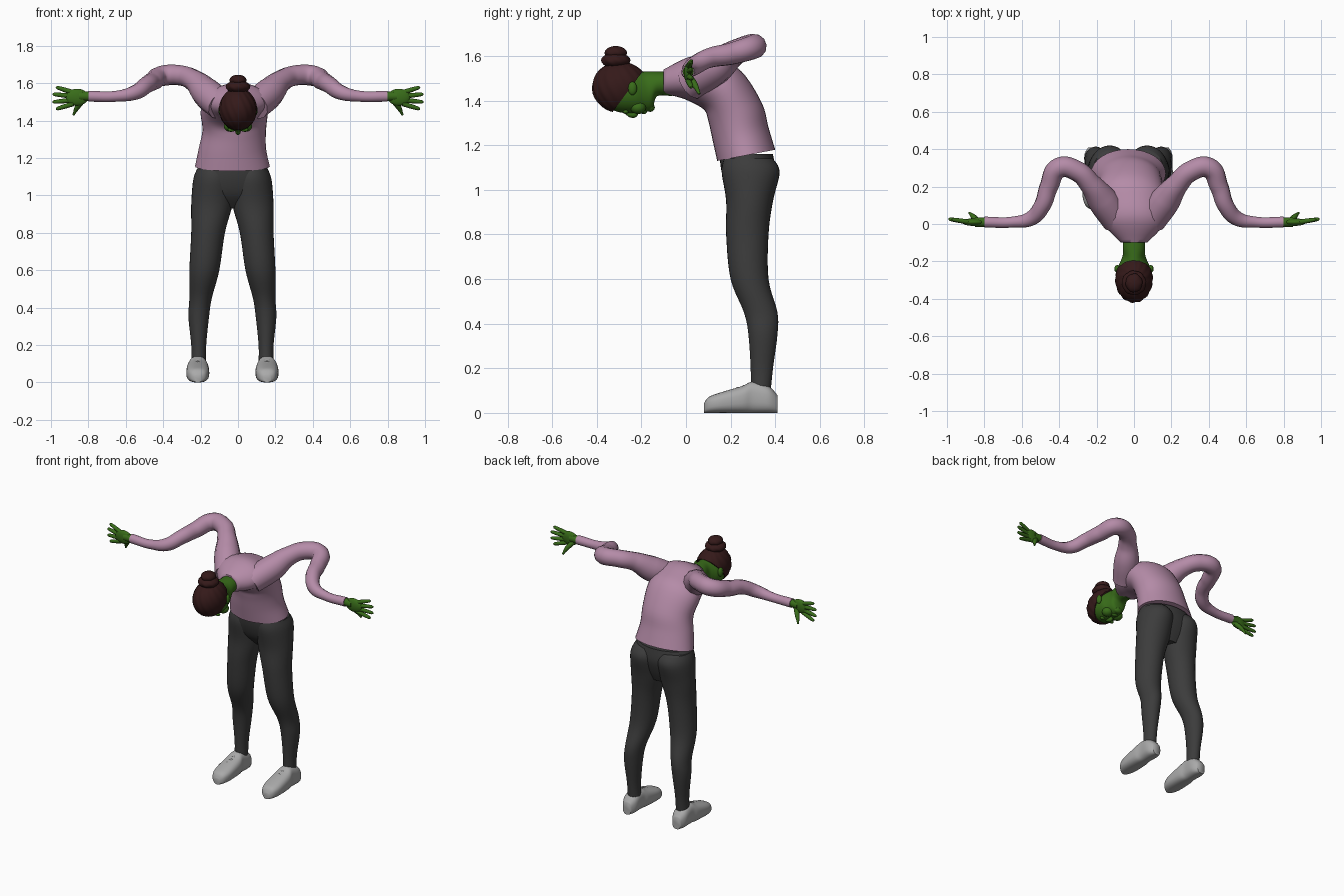
import bpy, bmesh, math
from mathutils import Vector

cube = bpy.data.objects.get("Cube")
if cube:
    bpy.data.objects.remove(cube)


def material(name, *rgb):
    mat = bpy.data.materials.new(name)
    mat.use_nodes = True
    mat.diffuse_color = (*rgb, 1)
    shader = mat.node_tree.nodes["Principled BSDF"]
    shader.inputs["Base Color"].default_value = (*rgb, 1)
    return mat


knit = material("pink knit", .46, .26, .39)
skin = material("green skin", .04, .15, .01)
cloth = material("charcoal cloth", .045, .045, .045)
brown = material("dark brown hair", .035, .01, .01)
grey = material("shoe grey", .4, .4, .4)


def add_object(name, mesh, mat):
    """Link a mesh with one material, smooth except at sharp rims."""
    mesh.materials.clear()
    mesh.materials.append(mat)
    mesh.shade_smooth()
    mesh.set_sharp_from_angle(angle=math.radians(60))
    part = bpy.data.objects.new(name, mesh)
    bpy.context.collection.objects.link(part)


def add_bmesh(name, bm, mat):
    bmesh.ops.recalc_face_normals(bm, faces=bm.faces)
    mesh = bpy.data.meshes.new(name)
    bm.to_mesh(mesh)
    bm.free()
    add_object(name, mesh, mat)


def refine(rows, steps=5):
    """Pass a smooth spline through the rows of a profile."""
    rows = [Vector(row) for row in rows]
    padded = [rows[0], *rows, rows[-1]]
    result = []
    for before, start, end, after in zip(padded, padded[1:], padded[2:], padded[3:]):
        for step in range(steps):
            t = step / steps
            bend = before * -t * (1 - t) ** 2 + after * t * t * (t - 1)
            pull = start * (3 * t ** 3 - 5 * t * t + 2) + end * (4 * t * t - 3 * t ** 3 + t)
            result.append((bend + pull) / 2)
    return result + [rows[-1]]


def loft(name, rows, mat, side=1, shift=0, power=1, sides=32):
    """Skin over rings; a row is x, front y and z, back y and z, half width."""
    bm = bmesh.new()
    rings = []
    for x, front_y, front_z, back_y, back_z, width in refine(rows):
        front, back = Vector((0, front_y, front_z)), Vector((0, back_y, back_z))
        centre = (front + back) / 2 + Vector((side * x + shift, 0, 0))
        ring = []
        for i in range(sides):
            angle = math.tau * i / sides
            across, along = (math.copysign(abs(f) ** power, f)
                             for f in (math.cos(angle), math.sin(angle)))
            offset = Vector((width * across, 0, 0)) + (back - front) / 2 * along
            ring.append(bm.verts.new(centre + offset))
        rings.append(ring)
    for low, high in zip(rings, rings[1:]):
        for i in range(sides):
            bm.faces.new((low[i - 1], low[i], high[i], high[i - 1]))
    bm.faces.new(rings[0])
    bm.faces.new(rings[-1])
    add_bmesh(name, bm, mat)


def tube(name, points, mat, side=1):
    """Round tube through points of x, y, z and radius."""
    curve = bpy.data.curves.new(name, "CURVE")
    curve.dimensions = "3D"
    curve.bevel_depth = 1
    curve.use_fill_caps = True
    spline = curve.splines.new("BEZIER")
    spline.radius_interpolation = "CARDINAL"
    spline.bezier_points.add(len(points) - 1)
    for point, (x, y, z, radius) in zip(spline.bezier_points, points):
        point.co = (side * x, y, z)
        point.radius = radius
        point.handle_left_type = point.handle_right_type = "AUTO"
    path = bpy.data.objects.new(name + "_path", curve)
    bpy.context.collection.objects.link(path)
    mesh = bpy.data.meshes.new_from_object(path)
    bpy.data.objects.remove(path)
    add_object(name, mesh, mat)


def ball(name, centre, size, mat, ridges=0, cut=None):
    """Ellipsoid with optional strand ridges and a flat cut."""
    bm = bmesh.new()
    bmesh.ops.create_uvsphere(bm, u_segments=64, v_segments=24, radius=1)
    for vert in bm.verts:
        swirl = math.atan2(vert.co.y, vert.co.x) + vert.co.z / 2
        if ridges:
            vert.co *= 1 + .02 * math.sin(ridges * swirl) * (1 - vert.co.z ** 2)
        vert.co = Vector(centre) + vert.co * Vector(size)
    if cut:
        point, normal = cut
        geometry = bm.verts[:] + bm.edges[:] + bm.faces[:]
        sliced = bmesh.ops.bisect_plane(bm, geom=geometry, plane_co=point,
                                        plane_no=normal, clear_outer=True)
        rim = [e for e in sliced["geom_cut"] if isinstance(e, bmesh.types.BMEdge)]
        bmesh.ops.holes_fill(bm, edges=rim)
    add_bmesh(name, bm, mat)


hip_x = -.03  # the lower body stands slightly off centre

# Sweater body, bent forward from hem to collar
loft("sweater_body", [
    (-.03, .14, 1.13, .4, 1.18, .2),
    (-.03, .12, 1.22, .37, 1.28, .18),
    (-.02, .1, 1.31, .34, 1.39, .17),
    (-.02, .08, 1.36, .25, 1.53, .18),
    (-.01, .01, 1.4, .15, 1.58, .17),
    (0, -.05, 1.42, .03, 1.6, .15),
    (0, -.1, 1.43, -.1, 1.54, .07)], knit)

# Hips
hips = [(.93, .25, .35, .1), (1, .19, .38, .2), (1.08, .16, .4, .21), (1.16, .15, .39, .18)]
loft("leggings_hips", [(0, front, z, back, z, width) for z, front, back, width in hips],
     cloth, shift=hip_x)

# Profiles shared by both sides: height, x, front, back, half width
leg = [(.1, .18, .29, .38, .04), (.2, .18, .29, .39, .04), (.35, .18, .28, .41, .055),
       (.45, .17, .26, .41, .06), (.6, .15, .2, .37, .08), (.8, .13, .18, .37, .09),
       (.95, .11, .18, .39, .11), (1.08, .1, .16, .42, .11), (1.14, .1, .17, .39, .09)]
# Shoe profile from toe to heel: y, height, half width
shoe = [(.08, .04, .02), (.1, .07, .045), (.15, .09, .06), (.25, .12, .06),
        (.3, .14, .05), (.37, .12, .05), (.41, .08, .03)]
# Sleeve path: shoulder, raised elbow, forearm swinging forward
sleeve = [(.09, .02, 1.48, .08), (.17, .13, 1.55, .08), (.23, .21, 1.61, .06),
          (.3, .28, 1.64, .055), (.4, .3, 1.64, .055), (.455, .2, 1.61, .05),
          (.49, .1, 1.59, .045), (.55, .03, 1.55, .04), (.65, .01, 1.53, .03),
          (.8, .01, 1.53, .03)]

for side, label in ((1, "left"), (-1, "right")):
    # Legs and shoes
    loft(label + "_leg", [(x, front, z, back, z, width) for z, x, front, back, width in leg],
         cloth, side, hip_x)
    loft(label + "_shoe", [(.185, y, 0, y, height, width) for y, height, width in shoe],
         grey, side, hip_x, power=.75)
    foot_x = .185 + side * hip_x
    for row in range(3):
        y, z = .2 + .03 * row, .1 + .01 * row
        tube(f"{label}_lace_{row + 1}", [(foot_x + reach, y, z - abs(reach) / 3, .006)
                                         for reach in (-.03, 0, .03)], grey, side)

    # Arms and hands
    tube(label + "_sleeve", sleeve, knit, side)
    tube(label + "_wrist", [(.78, .01, 1.53, .025), (.85, .01, 1.53, .025)], skin, side)
    ball(label + "_palm", (side * .86, .01, 1.525), (.06, .02, .045), skin)
    for i, finger in enumerate(("little", "ring", "middle", "index")):
        fan = 1.5 - i
        root = Vector((.88, .01, 1.52 + .02 * fan))
        length = .12 - .015 * abs(fan)
        reach = Vector((math.cos(fan / 5), .15, math.sin(fan / 5))) * length
        tube(f"{label}_{finger}_finger", [(*(root + reach * part), radius) for part, radius in
                                          ((0, .013), (.6, .012), (.93, .009), (1, .004))],
             skin, side)
    tube(label + "_thumb", [(.83, .01, 1.51, .016), (.86, .04, 1.47, .014),
                            (.88, .06, 1.43, .006)], skin, side)

    # Paired face parts
    ball(label + "_ear", (side * .09, -.24, 1.455), (.015, .02, .03), skin)
    ball(label + "_eyelid", (side * .035, -.27, 1.35), (.02, .012, .01), skin)
    ball(label + "_cheek", (side * .04, -.215, 1.37), (.035, .035, .03), skin)

# Neck and downward-facing head, each row running from throat side to nape side
head = [(-.06, 1.42, -.06, 1.53, .06), (-.13, 1.42, -.13, 1.53, .06),
        (-.15, 1.36, -.18, 1.53, .06), (-.18, 1.35, -.21, 1.53, .07),
        (-.22, 1.345, -.24, 1.53, .085), (-.28, 1.345, -.28, 1.53, .09),
        (-.33, 1.36, -.33, 1.52, .08), (-.36, 1.4, -.36, 1.48, .05)]
loft("neck_and_head", [(0, *row) for row in head], skin)
tube("nose", [(0, -.275, 1.35, .008), (0, -.235, 1.337, .014), (0, -.22, 1.35, .01)], skin)
ball("lips", (0, -.19, 1.35), (.024, .015, .01), skin)
ball("chin", (0, -.16, 1.37), (.03, .02, .02), skin)

# Hair swept up to a bun
ball("hair", (0, -.295, 1.46), (.1, .125, .115), brown, ridges=14,
     cut=((0, -.24, 1.47), (0, .19, -.14)))
ball("bun_base", (0, -.315, 1.58), (.065, .065, .035), brown, ridges=8)
ball("bun_top", (0, -.315, 1.615), (.045, .05, .03), brown, ridges=6)
